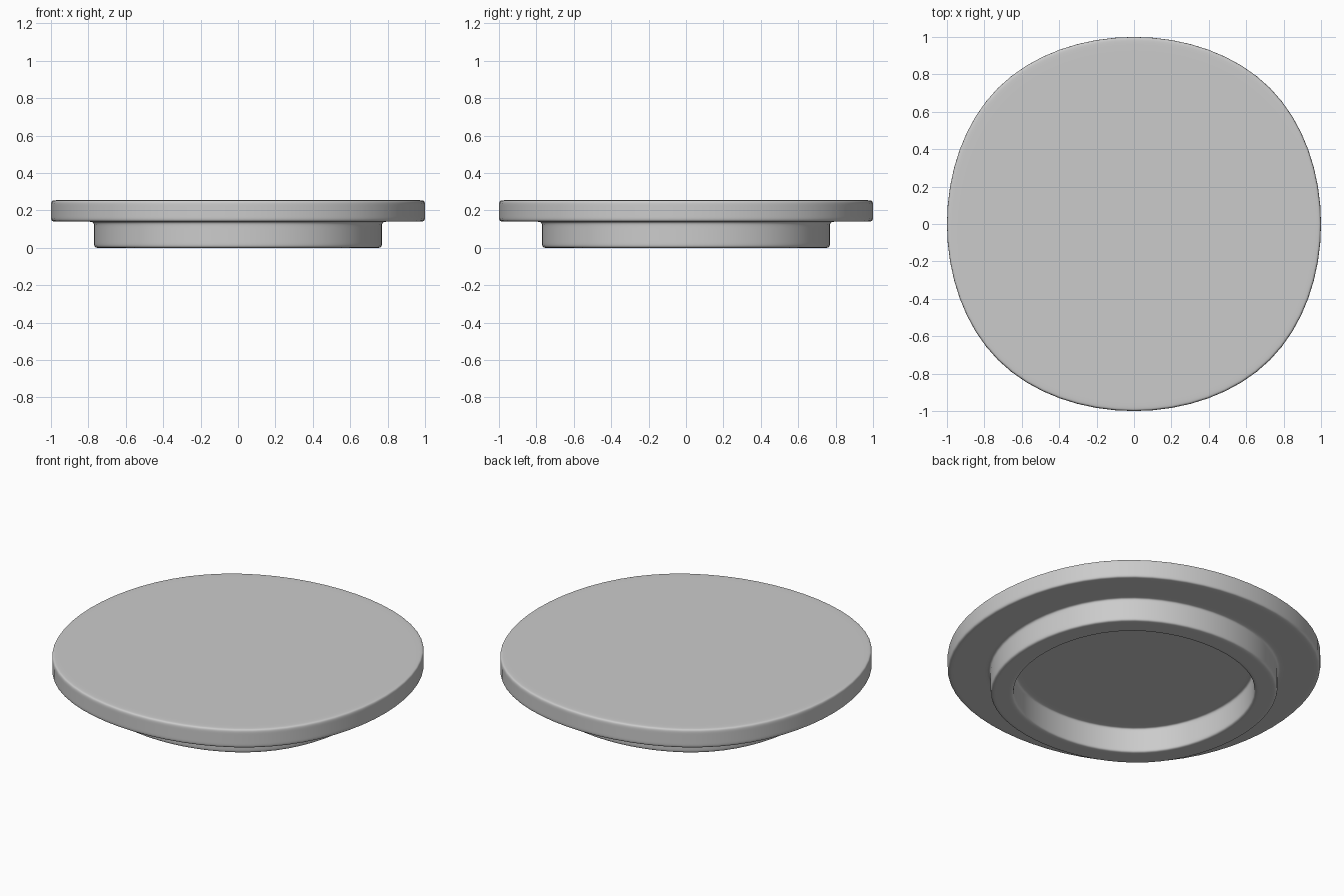
import bpy, bmesh
from mathutils import Vector

if "Cube" in bpy.data.objects:
    bpy.data.objects.remove(bpy.data.objects["Cube"])

# A subdivided square loop settles at 11/12 of its half width
FIT = 12 / 11


def supported(corners, d):
    """Add holding points on both sides of every inner profile corner."""
    pts = [corners[0]]
    for a, b, c in zip(corners, corners[1:], corners[2:]):
        pts += [b + (a - b).normalized() * d, b, b + (c - b).normalized() * d]
    return pts + [corners[-1]]


# Half profile (radius, height): top centre, rim, neck, recess under the lid
profile = [Vector(p) for p in [
    (0.50, 0.255), (1.00, 0.255), (1.00, 0.14), (0.77, 0.14),
    (0.77, 0.0), (0.645, 0.0), (0.645, 0.15), (0.30, 0.15)]]

# Four-sided cage swept along the profile
bm = bmesh.new()
rings = []
for r, z in supported(profile, 0.03):
    h = r * FIT
    rings.append([bm.verts.new((x * h, y * h, z))
                  for x, y in ((-1, -1), (1, -1), (1, 1), (-1, 1))])
for a, b in zip(rings, rings[1:]):
    for i in range(4):
        j = (i + 1) % 4
        bm.faces.new((a[i], b[i], b[j], a[j]))
bm.faces.new(rings[0])
bm.faces.new(rings[-1][::-1])
bmesh.ops.recalc_face_normals(bm, faces=bm.faces)
for f in bm.faces:
    f.smooth = True

mesh = bpy.data.meshes.new("lid")
bm.to_mesh(mesh)
bm.free()
lid = bpy.data.objects.new("lid", mesh)
bpy.context.collection.objects.link(lid)

# Smooth the cage into the soft rounded lid
sub = lid.modifiers.new("smooth", 'SUBSURF')
sub.levels = sub.render_levels = 4
sub.use_limit_surface = True
